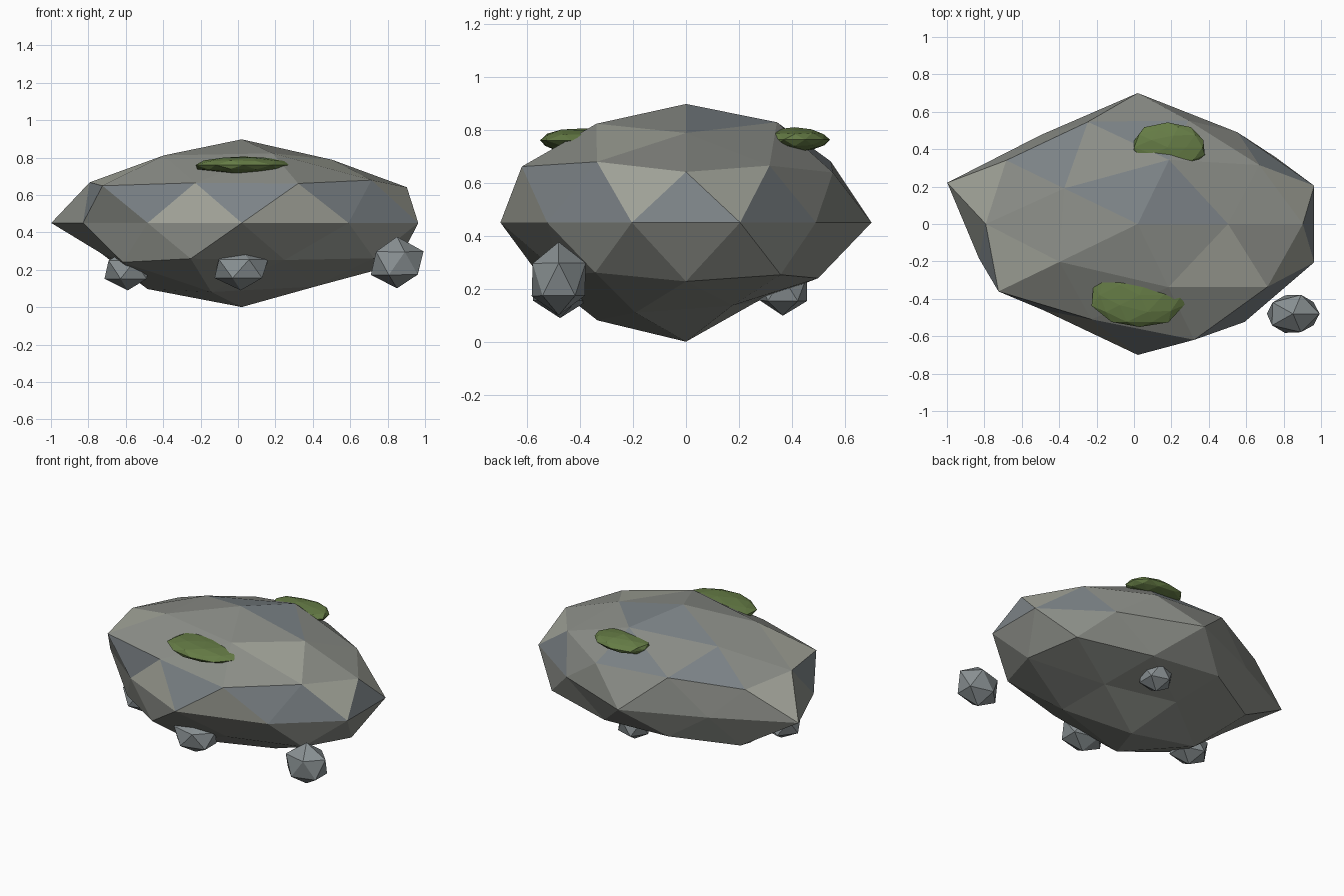
import bpy, math, random
from mathutils import Vector

if "Cube" in bpy.data.objects:
    bpy.data.objects.remove(bpy.data.objects["Cube"])

random.seed(4)


def material(name, rgb):
    m = bpy.data.materials.new(name)
    m.diffuse_color = (*rgb, 1)
    m.use_nodes = True
    m.node_tree.nodes["Principled BSDF"].inputs["Base Color"].default_value = m.diffuse_color
    return m


def ico(name, loc, scale, subdiv, jitter=0.0, mat=None):
    """Faceted, scaled ico sphere with slight radial irregularity."""
    bpy.ops.mesh.primitive_ico_sphere_add(subdivisions=subdiv, radius=1, location=loc)
    ob = bpy.context.object
    ob.name = name
    for v in ob.data.vertices:
        k = 1 + random.uniform(-jitter, jitter)
        v.co = [c * s * k for c, s in zip(v.co, scale)]
    if mat:
        ob.data.materials.append(mat)
    return ob


stone = material("stone", (.26, .27, .245))
pale = material("pale_stone", (.36, .37, .32))
blue = material("blue_stone", (.20, .225, .24))
pebble = material("pebble_stone", (.25, .28, .29))
green = material("moss_green", (.13, .20, .06))

# Boulder: each ring of vertices, top to bottom, gets its own radial factors
RINGS = [
    .985,
    .875, .98, .88, .935, .965,
    .90, .965, .91, .90, .96,
    .94, .93, .925, .98, 1.04,
    .945, .865, 1.0, .84, 1.02, .85, .815, 1.0, .925, .945,
    .97, .88, .80, .94, .93,
    .93, .88, .90, .88, .83,
    .81, .77, .914, .955, .88,
    .99,
]
center = Vector((.02, 0, .45))
boulder = ico("boulder", center, (1, 1, 1), 2, 0, stone)
order = sorted(boulder.data.vertices, key=lambda v: (
    -round(v.co.z, 2), (math.atan2(v.co.y, v.co.x) + .01) % math.tau))
for v, k in zip(order, RINGS):
    v.co = (v.co.x * 1.05 * k, v.co.y * .70 * k, v.co.z * .454 * k)

# Facets of paler and bluer stone, picked by a nearby point
PALE = [(-.23, -.55, .57), (-.23, -.60, .52), (-.85, .2, .55), (.8, .1, .6),
        (.3, -.55, .56), (.5, -.3, .74), (-.65, -.27, .7), (.88, -.12, .55)]
BLUE = [(-.45, -.45, .6), (.06, -.57, .58), (.48, -.47, .62), (.68, -.42, .57),
        (.93, 0, .52), (-.3, .3, .78), (-.1, .15, .84), (.75, .4, .58),
        (-.82, -.1, .6), (.1, .55, .72), (.2, .1, .85)]
for slot, (mat, points) in enumerate([(pale, PALE), (blue, BLUE)], 1):
    boulder.data.materials.append(mat)
    for p in points:
        local = Vector(p) - center
        face = min(boulder.data.polygons, key=lambda f: (f.center - local).length)
        face.material_index = slot

# Small stones around the base
for i, (loc, size) in enumerate([
    ((-.59, -.18, .20), (.14, .12, .11)),
    ((.015, -.475, .205), (.16, .12, .112)),
    ((.85, -.48, .235), (.155, .118, .138)),
    ((.13, .365, .20), (.115, .105, .10)),
]):
    ico(f"small_stone_{i + 1}", loc, size, 1, .03, pebble)

# Moss patches half buried in the shoulders of the boulder
ico("moss_front", (.03, -.38, .76), (.26, .18, .048), 2, .07, green)
ico("moss_back", (.18, .41, .763), (.20, .125, .045), 2, .07, green)
